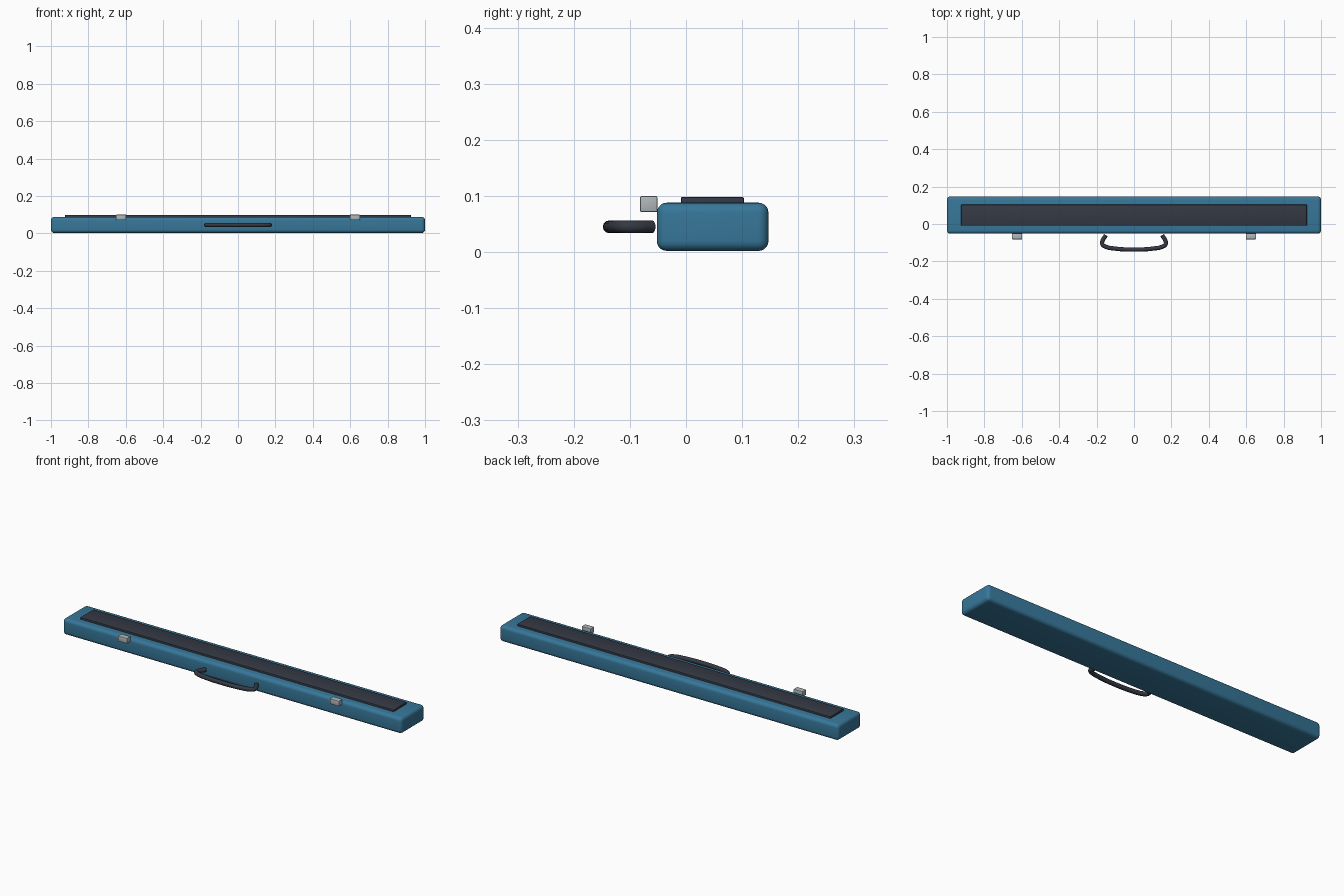
import bpy
import math

cube = bpy.data.objects.get("Cube")
if cube:
    bpy.data.objects.remove(cube, do_unlink=True)


def make_material(name, rgb, roughness=0.5):
    mat = bpy.data.materials.new(name)
    mat.use_nodes = True
    mat.diffuse_color = (*rgb, 1)
    bsdf = mat.node_tree.nodes["Principled BSDF"]
    bsdf.inputs["Base Color"].default_value = (*rgb, 1)
    bsdf.inputs["Roughness"].default_value = roughness
    return mat


blue = make_material("blue shell", (0.038, 0.185, 0.32))
dark = make_material("dark grey", (0.035, 0.041, 0.058))
metal = make_material("light metal", (0.43, 0.47, 0.48))


def smooth(obj):
    bpy.ops.object.select_all(action="DESELECT")
    obj.select_set(True)
    bpy.context.view_layer.objects.active = obj
    bpy.ops.object.shade_smooth_by_angle(angle=math.radians(35))


def rounded_box(name, low, high, radius, segments, mat):
    """Box between two corners with rounded edges."""
    centre = [(a + b) / 2 for a, b in zip(low, high)]
    bpy.ops.mesh.primitive_cube_add(size=1, location=centre)
    obj = bpy.context.object
    obj.name = name
    obj.scale = [b - a for a, b in zip(low, high)]
    bpy.ops.object.transform_apply(location=False, rotation=False, scale=True)
    obj.data.materials.append(mat)
    bevel = obj.modifiers.new("Rounded edges", "BEVEL")
    bevel.width = radius
    bevel.segments = segments
    bpy.ops.object.modifier_apply(modifier=bevel.name)
    smooth(obj)
    return obj


# Long case body and the inlaid lid panel
rounded_box("case_body", (-1, -0.052, 0.002), (1, 0.147, 0.088), 0.018, 5, blue)
rounded_box("lid_panel", (-0.924, -0.009, 0.08), (0.924, 0.103, 0.098), 0.002, 2, dark)

# Two latches on the front upper edge
for side, x in (("right", -0.625), ("left", 0.625)):
    rounded_box(side + "_latch", (x - 0.027, -0.082, 0.071),
                (x + 0.027, -0.051, 0.1), 0.003, 2, metal)

# Carrying handle: a mirrored path swept with a round section
half = [(0.15, -0.06), (0.169, -0.092), (0.169, -0.109),
        (0.15, -0.122), (0.105, -0.131), (0, -0.137)]
path = half + [(-x, y) for x, y in reversed(half[:-1])]
curve = bpy.data.curves.new("handle", "CURVE")
curve.dimensions = "3D"
curve.bevel_depth = 0.0113
curve.bevel_resolution = 4
curve.resolution_u = 6
curve.use_fill_caps = True
spline = curve.splines.new("BEZIER")
spline.bezier_points.add(len(path) - 1)
for point, (x, y) in zip(spline.bezier_points, path):
    point.co = (x, y, 0.045)
    point.handle_left_type = point.handle_right_type = "AUTO"
handle = bpy.data.objects.new("handle", curve)
bpy.context.collection.objects.link(handle)
curve.materials.append(dark)
bpy.ops.object.select_all(action="DESELECT")
handle.select_set(True)
bpy.context.view_layer.objects.active = handle
bpy.ops.object.convert(target="MESH")
smooth(bpy.context.object)
